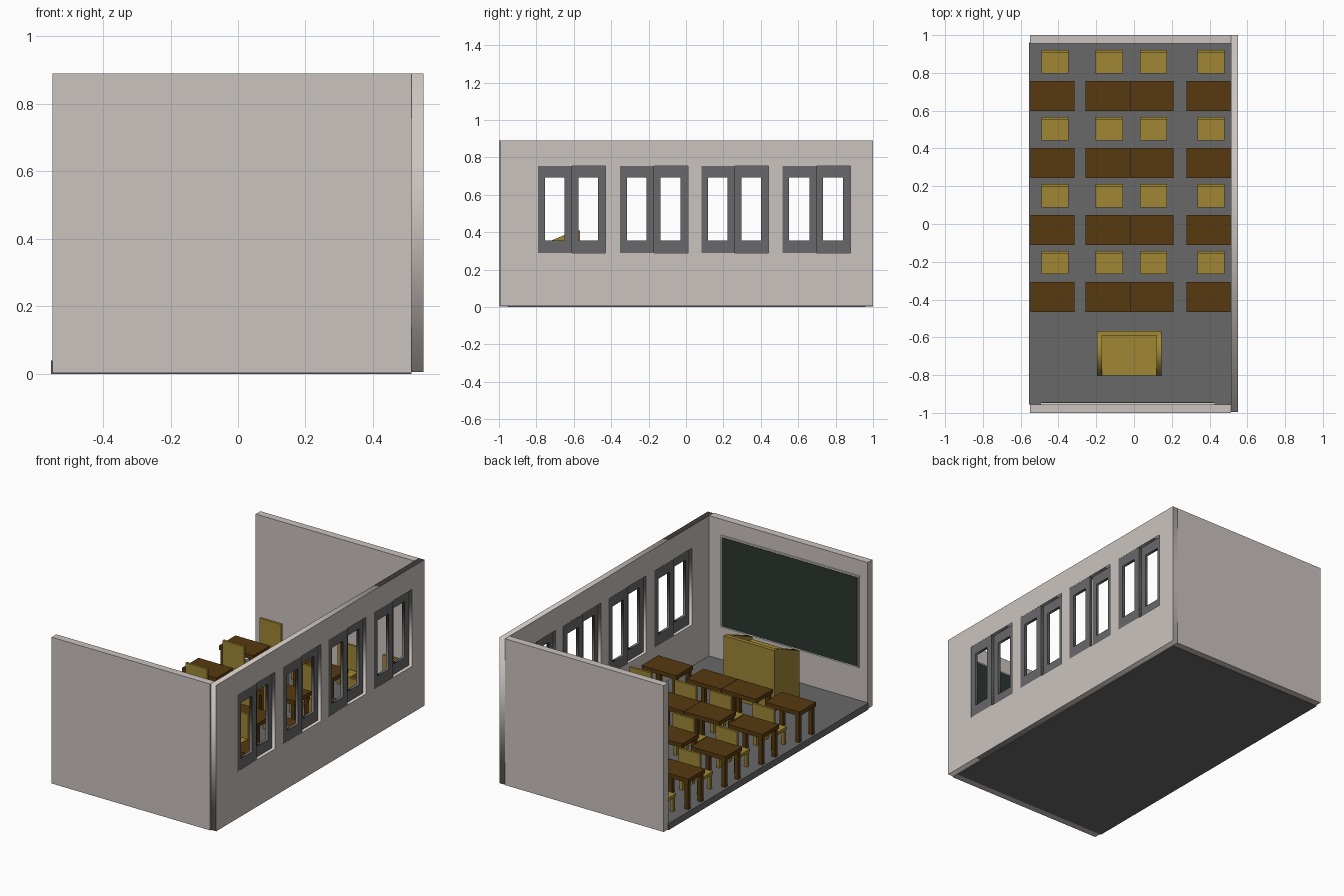
import bpy, bmesh
from math import pi
from mathutils import Matrix, Vector

if "Cube" in bpy.data.objects:
    bpy.data.objects.remove(bpy.data.objects["Cube"])


def material(name, rgb):
    m = bpy.data.materials.new(name)
    m.diffuse_color = (*rgb, 1)
    m.use_nodes = True
    m.node_tree.nodes["Principled BSDF"].inputs["Base Color"].default_value = m.diffuse_color
    return m


PLASTER = material("plaster", (0.60, 0.55, 0.52))
WHITE = material("board_frame", (0.75, 0.73, 0.70))
FLOOR = material("floor_grey", (0.14, 0.14, 0.14))
FRAME = material("window_grey", (0.14, 0.14, 0.145))
GREEN = material("board_green", (0.025, 0.036, 0.028))
WALNUT = material("dark_wood", (0.095, 0.042, 0.005))
OAK = material("light_wood", (0.35, 0.24, 0.035))


def boxes(name, parts, mat):
    """One object from several boxes given as (x0, x1, y0, y1, z0, z1)."""
    bm = bmesh.new()
    for x0, x1, y0, y1, z0, z1 in parts:
        size = Vector((x1 - x0, y1 - y0, z1 - z0))
        mid = Vector((x0 + x1, y0 + y1, z0 + z1)) / 2
        bmesh.ops.create_cube(bm, size=1, matrix=Matrix.Translation(mid) @ Matrix.Diagonal((*size, 1)))
    me = bpy.data.meshes.new(name)
    bm.to_mesh(me)
    bm.free()
    me.materials.append(mat)
    ob = bpy.data.objects.new(name, me)
    bpy.context.collection.objects.link(ob)
    return ob


def plate(name, outlines, x0, x1, mat):
    """Flat plate in the y-z plane; outlines after the first are holes."""
    cu = bpy.data.curves.new(name, 'CURVE')
    cu.dimensions = '2D'
    cu.fill_mode = 'BOTH'
    cu.extrude = (x1 - x0) / 2
    for pts in outlines:
        sp = cu.splines.new('POLY')
        sp.points.add(len(pts) - 1)
        for p, (y, z) in zip(sp.points, pts):
            p.co = (y, z, 0, 1)
        sp.use_cyclic_u = True
    cu.materials.append(mat)
    ob = bpy.data.objects.new(name, cu)
    ob.location.x = (x0 + x1) / 2
    ob.rotation_euler = (pi / 2, 0, pi / 2)
    bpy.context.collection.objects.link(ob)
    bpy.ops.object.select_all(action='DESELECT')
    ob.select_set(True)
    bpy.context.view_layer.objects.active = ob
    bpy.ops.object.convert(target='MESH')
    return bpy.context.object


def rect(y0, y1, z0, z1):
    return [(y0, z0), (y1, z0), (y1, z1), (y0, z1)]


def legs(x0, x1, y0, y1, z0, z1, w):
    return [(x, x + w, y, y + w, z0, z1) for x in (x0, x1 - w) for y in (y0, y1 - w)]


F = 0.04  # floor level
H = 0.89  # wall height

# Room shell, open on the left
boxes("floor", [(-0.555, 0.514, -0.955, 0.96, 0, F)], FLOOR)
boxes("front_wall", [(-0.55, 0.514, -1, -0.955, 0.003, H)], PLASTER)
boxes("back_wall", [(-0.55, 0.514, 0.955, 1, 0.003, H)], PLASTER)

# Window wall with four openings
WINDOWS = [(-0.79, -0.43), (-0.352, 0.01), (0.082, 0.442), (0.516, 0.88)]
Z0, Z1 = 0.29, 0.755
plate("window_wall", [rect(-0.994, 1, 0.005, H)] + [rect(a, b, Z0, Z1) for a, b in WINDOWS],
      0.514, 0.55, PLASTER)

# Sliding sashes: the near one outside, the far one inside
for i, (a, b) in enumerate(WINDOWS):
    mid = (a + b) / 2
    for side, y0, y1, x in (("outer", a, mid + 0.001, 0.532), ("inner", mid - 0.001, b, 0.513)):
        plate(f"{side}_sash_{i + 1}",
              [rect(y0, y1, Z0, Z1), rect(y0 + 0.036, y1 - 0.04, 0.355, 0.693)],
              x, x + 0.017, FRAME)

# Blackboard on the front wall
boxes("board_frame", [(-0.495, 0.43, -0.957, -0.946, 0.24, 0.795)], WHITE)
boxes("blackboard", [(-0.487, 0.422, -0.95, -0.943, 0.248, 0.787)], GREEN)

# Lectern: tall panel towards the class, sloped cheeks, shelves
boxes("lectern_panel", [(-0.197, 0.145, -0.59, -0.566, F, 0.41)], OAK)
cheek = [(-0.806, F), (-0.59, F), (-0.59, 0.41), (-0.806, 0.32)]
plate("lectern_left_cheek", [cheek], -0.197, -0.17, OAK)
plate("lectern_right_cheek", [cheek], 0.118, 0.145, OAK)
boxes("lectern_shelves", [(-0.17, 0.118, -0.803, -0.59, 0.285, 0.305),
                          (-0.17, 0.118, -0.803, -0.59, F, 0.06)], OAK)

# Four rows of four desks and chairs
DESK_X = (-0.547, -0.256, -0.022, 0.279)
CHAIR_X = (-0.491, -0.203, 0.031, 0.335)
for r in range(4):
    y = -0.466 + 0.3545 * r
    for c in range(4):
        x = DESK_X[c]
        boxes(f"desk_{r + 1}_{c + 1}",
              [(x, x + 0.232, y, y + 0.16, 0.205, 0.23)]
              + legs(x + 0.006, x + 0.226, y + 0.006, y + 0.154, F, 0.205, 0.024), WALNUT)
        x, s = CHAIR_X[c], y + 0.2
        boxes(f"chair_{r + 1}_{c + 1}",
              [(x, x + 0.144, s, s + 0.124, 0.125, 0.143),
               (x, x + 0.144, s + 0.11, s + 0.124, 0.143, 0.293)]
              + legs(x + 0.003, x + 0.141, s + 0.003, s + 0.121, F, 0.125, 0.02), OAK)
